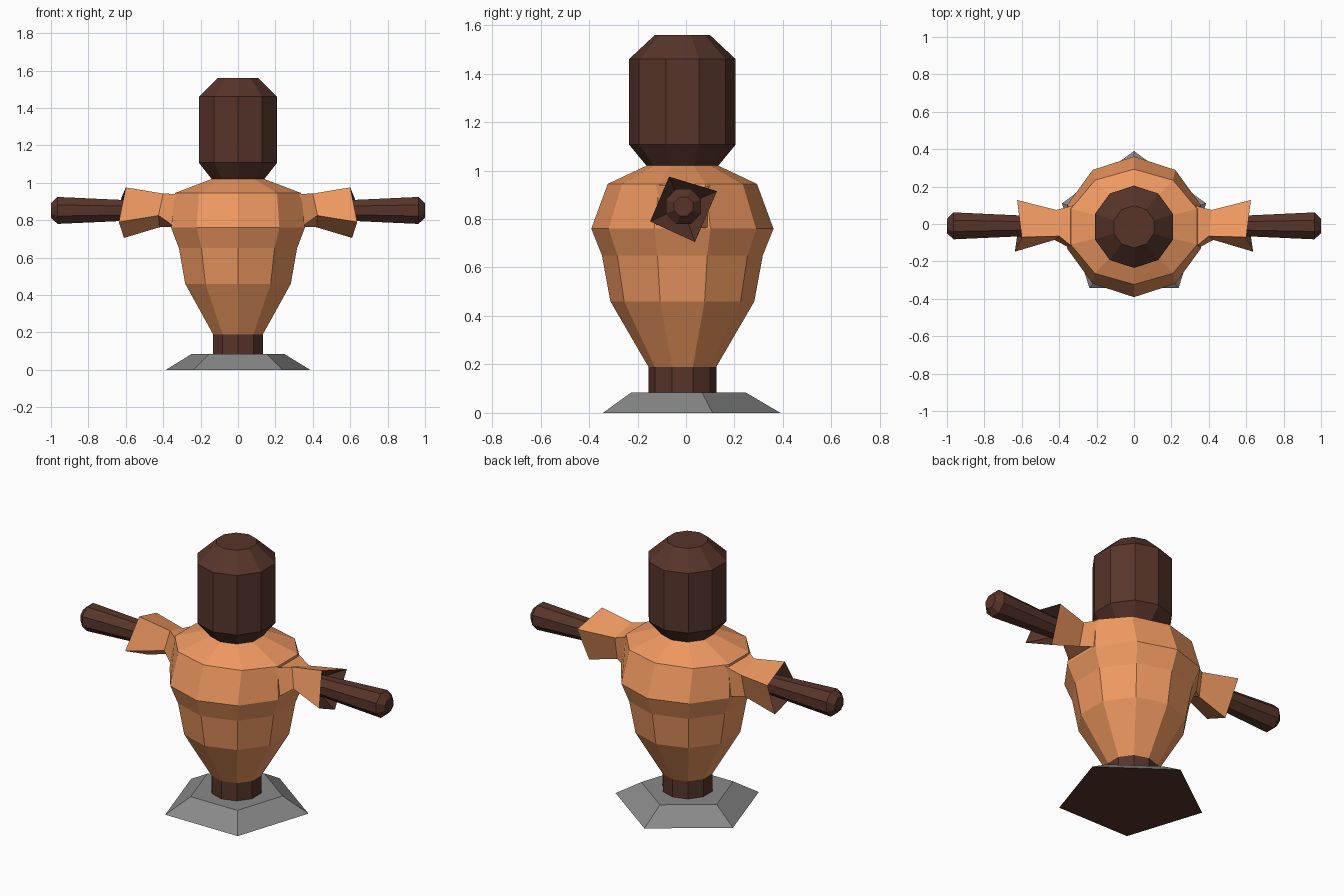
import bpy, bmesh
from math import sin, cos, pi

if "Cube" in bpy.data.objects:
    bpy.data.objects.remove(bpy.data.objects["Cube"])

CY = -0.015      # all parts share this centre line
ARM_Z = 0.852


def material(name, color):
    m = bpy.data.materials.new(name)
    m.diffuse_color = (*color, 1)
    return m


CLOTH = material("cloth", (0.87, 0.32, 0.12))
WOOD = material("dark_wood", (0.095, 0.035, 0.023))


def loft(name, rings, mats=(), dark_from=None, dark_start=False, mirror=False):
    """Skin a list of point rings, cap both ends; bands from dark_from on use the second material."""
    bm = bmesh.new()
    loops = [[bm.verts.new(p) for p in r] for r in rings]
    n = len(loops[0])
    start = bm.faces.new(loops[0][::-1])
    start.material_index = 1 if dark_start else 0
    for k, (a, b) in enumerate(zip(loops, loops[1:])):
        for i in range(n):
            j = (i + 1) % n
            f = bm.faces.new((a[i], a[j], b[j], b[i]))
            f.material_index = int(dark_from is not None and k >= dark_from)
    end = bm.faces.new(loops[-1])
    end.material_index = int(dark_from is not None)
    bmesh.ops.recalc_face_normals(bm, faces=bm.faces)
    me = bpy.data.meshes.new(name)
    bm.to_mesh(me)
    bm.free()
    for m in mats:
        me.materials.append(m)
    ob = bpy.data.objects.new(name, me)
    bpy.context.collection.objects.link(ob)
    if mirror:
        ob.modifiers.new("Mirror", 'MIRROR').use_mirror_merge = False
    return ob


def ring_z(z, rx, n=10, ry=None):
    ry = ry or rx
    return [(rx * sin(2 * pi * i / n), CY + ry * cos(2 * pi * i / n), z) for i in range(n)]


def ring_x(x, r, n=8):
    return [(x, CY + 0.005 + r * sin(2 * pi * (i + 0.5) / n),
             ARM_Z + r * cos(2 * pi * (i + 0.5) / n)) for i in range(n)]


# Pentagonal foot with dark underside
stone = material("stone", (0.8, 0.8, 0.8))
stone.diffuse_color = (0.25, 0.25, 0.25, 1)
loft("base", [ring_z(0, 0.405, 5), ring_z(0.085, 0.26, 5)], (stone, WOOD), dark_start=True)

# Post
loft("post", [ring_z(0.08, 0.14), ring_z(0.195, 0.14)], (WOOD,))

# Stuffed torso, wider across the shoulders
loft("torso", [ring_z(0.19, 0.14), ring_z(0.46, 0.297), ring_z(0.65, 0.332),
               ring_z(0.76, 0.376), ring_z(0.945, 0.355, ry=0.308),
               ring_z(1.02, 0.148)], (CLOTH,))

# Head
loft("head", [ring_z(1.02, 0.148), ring_z(1.107, 0.22), ring_z(1.46, 0.22),
              ring_z(1.56, 0.113)], (WOOD,))

# Twisted square sleeves with a dark hollow opening
root = [(0.32, -0.13, 0.94), (0.32, 0.10, 0.94), (0.34, 0.10, 0.765), (0.34, -0.13, 0.765)]
neck = [(0.40, -0.065, 0.942), (0.415, 0.075, 0.90), (0.42, 0.045, 0.762), (0.425, -0.085, 0.825)]
cuff = [(0.60, -0.07, 0.975), (0.625, 0.128, 0.915), (0.61, 0.037, 0.705), (0.637, -0.148, 0.79)]
hollow = [(0.53, CY + (y - CY) * 0.4, ARM_Z + (z - ARM_Z) * 0.4) for x, y, z in cuff]
loft("sleeves", [root, neck, cuff, hollow], (CLOTH, WOOD), dark_from=2, mirror=True)

# Wooden arm poles
loft("arm_poles", [ring_x(0.5, 0.055), ring_x(0.965, 0.078), ring_x(1.0, 0.042)],
     (WOOD,), mirror=True)

for m in bpy.data.materials:
    if m.users and not m.is_grease_pencil:
        m.use_nodes = True
        m.node_tree.nodes["Principled BSDF"].inputs["Base Color"].default_value = m.diffuse_color
